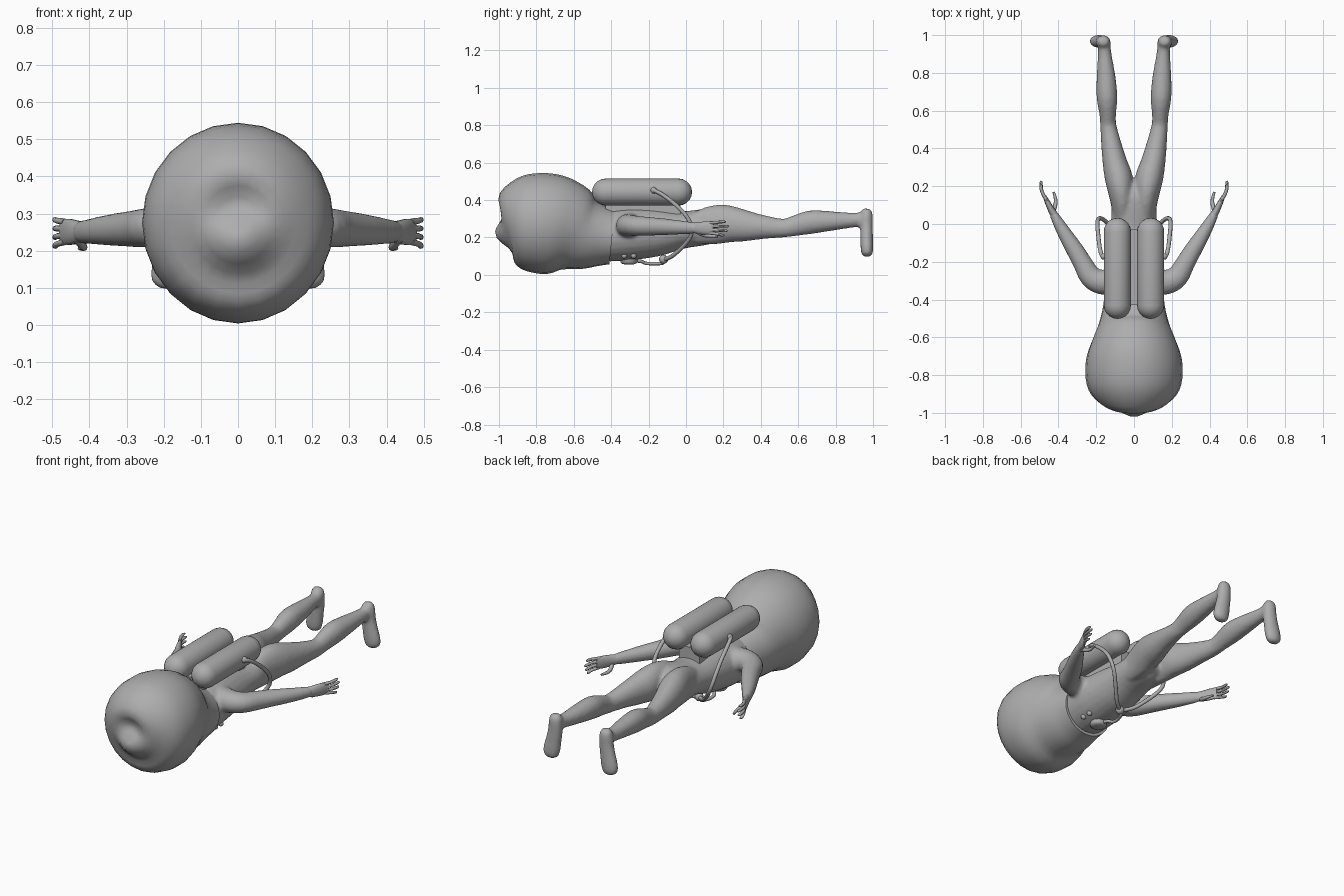
import bpy, bmesh, math
from mathutils import Vector

if "Cube" in bpy.data.objects:
    bpy.data.objects.remove(bpy.data.objects["Cube"])

grey = bpy.data.materials.new("suit grey")
grey.diffuse_color = (0.42, 0.42, 0.42, 1)
grey.use_nodes = True
grey.node_tree.nodes["Principled BSDF"].inputs["Base Color"].default_value = grey.diffuse_color


def spline(pts, n):
    """Catmull-Rom through tuples of numbers."""
    out = []
    for i in range(len(pts) - 1):
        a, b, c, d = (pts[max(0, min(len(pts) - 1, i + k))] for k in (-1, 0, 1, 2))
        for j in range(n):
            t = j / n
            out.append([0.5 * (2 * q + (r - p) * t + (2 * p - 5 * q + 4 * r - s) * t * t
                               + (3 * q - p - 3 * r + s) * t ** 3)
                        for p, q, r, s in zip(a, b, c, d)])
    return out + [list(pts[-1])]


def loft(bm, rings, sides=20, n=3, hint=(0, 0, 1), side=1):
    """Skin elliptical rings (x, y, z, half width, half height) along a path."""
    rs = spline(rings, n)
    for r in rs:
        r[0] *= side
    centres = [Vector(r[:3]) for r in rs]
    loops = []
    for i, r in enumerate(rs):
        t = (centres[min(i + 1, len(rs) - 1)] - centres[max(i - 1, 0)]).normalized()
        u = t.cross(Vector(hint)).normalized()
        v = u.cross(t)
        loops.append([bm.verts.new(centres[i] + u * r[3] * math.cos(a) + v * r[4] * math.sin(a))
                      for a in (2 * math.pi * k / sides for k in range(sides))])
    for a, b in zip(loops, loops[1:]):
        for k in range(sides):
            bm.faces.new((a[k], a[(k + 1) % sides], b[(k + 1) % sides], b[k]))
    bm.faces.new(loops[0])
    bm.faces.new(loops[-1])


def tube(bm, pts, r, n=4, side=1, hint=(0, 0, 1), sides=10):
    loft(bm, [(*p, r, r) for p in pts], sides, n, hint, side)


def ball(bm, c, r, scale=(1, 1, 1)):
    new = bmesh.ops.create_uvsphere(bm, u_segments=16, v_segments=10, radius=r)["verts"]
    for v in new:
        v.co = Vector([v.co[i] * scale[i] + c[i] for i in range(3)])


def finish(name, bm, angle=50):
    bmesh.ops.recalc_face_normals(bm, faces=bm.faces)
    me = bpy.data.meshes.new(name)
    bm.to_mesh(me)
    bm.free()
    ob = bpy.data.objects.new(name, me)
    bpy.context.collection.objects.link(ob)
    me.materials.append(grey)
    bpy.ops.object.select_all(action='DESELECT')
    bpy.context.view_layer.objects.active = ob
    ob.select_set(True)
    bpy.ops.object.shade_smooth_by_angle(angle=math.radians(angle))
    return ob


# Helmet: big bulb narrowing to the collar
bm = bmesh.new()
loft(bm, [(0, y, z, rx, rz) for y, z, rx, rz in (
    (-1.0, .275, .03, .03), (-.985, .27, .095, .105), (-.945, .278, .185, .195),
    (-.88, .28, .24, .248), (-.79, .277, .258, .268), (-.70, .268, .25, .266),
    (-.62, .25, .222, .24), (-.54, .222, .19, .198), (-.46, .21, .168, .165),
    (-.395, .203, .158, .147))], 24, 3)
finish("helmet", bm, 60)

# Body: torso, legs, feet and arms fused into one smooth skin
bm = bmesh.new()
loft(bm, [(0, y, z, rx, rz) for y, z, rx, rz in (
    (-.44, .207, .145, .137), (-.3, .22, .153, .142), (-.15, .228, .138, .128),
    (-.02, .240, .124, .1), (.08, .253, .118, .097), (.15, .262, .1, .09),
    (.21, .255, .06, .06))], 24)
for s in (-1, 1):
    # leg
    loft(bm, [(.06, .03, .243, .05, .08), (.063, .12, .262, .062, .101),
              (.072, .19, .272, .07, .104), (.082, .25, .27, .074, .096),
              (.1, .32, .262, .066, .083), (.12, .42, .255, .054, .063),
              (.136, .52, .25, .043, .05), (.139, .58, .262, .044, .055),
              (.143, .67, .282, .055, .063), (.148, .78, .288, .05, .052),
              (.155, .9, .293, .036, .039), (.158, .965, .3, .033, .04)], side=s)
    # foot hanging down, toes turned out
    loft(bm, [(.16, .967, .354, .02, .016), (.162, .965, .33, .036, .033),
              (.165, .965, .26, .041, .034), (.175, .966, .2, .045, .034),
              (.185, .967, .15, .049, .034), (.192, .968, .113, .042, .03),
              (.194, .968, .098, .02, .016)], hint=(0, 1, 0), side=s)
    # arm
    loft(bm, [(.1, -.3, .262, .07, .068), (.17, -.308, .264, .066, .061),
              (.228, -.28, .263, .06, .055), (.268, -.215, .26, .052, .051),
              (.305, -.15, .258, .048, .047), (.355, -.07, .255, .04, .041),
              (.402, .01, .252, .03, .034), (.432, .065, .25, .02, .029)], side=s)
body = finish("body", bm)
rem = body.modifiers.new("fuse", 'REMESH')
rem.mode, rem.voxel_size, rem.use_smooth_shade = 'VOXEL', .01, True
sm = body.modifiers.new("soften", 'SMOOTH')
sm.factor, sm.iterations = .5, 5

for s, label in ((-1, "left"), (1, "right")):
    # Hand: palm, four fingers and a thumb
    bm = bmesh.new()
    loft(bm, [(.42, .045, .251, .021, .028), (.438, .075, .25, .018, .033),
              (.458, .115, .251, .014, .036), (.474, .148, .252, .009, .032)], 14, side=s)
    for i in range(4):
        z, tip = .224 + .018 * i, .212 + .024 * i
        reach = (.205, .222, .228, .212)[i]
        loft(bm, [(.466, .13, z, .009, .009), (.487, .17, (z + tip) / 2, .009, .008),
                  (.492, reach - .012, tip, .008, .007), (.49, reach, tip, .004, .004)],
             8, side=s)
    loft(bm, [(.432, .06, .232, .013, .013), (.418, .095, .214, .011, .012),
              (.415, .13, .208, .009, .009), (.426, .17, .207, .006, .006)], 8, side=s)
    finish(label + "_hand", bm)

    # Air tank: capsule along y
    bm = bmesh.new()
    R, arc = .072, [math.radians(a) for a in (3, 18, 36, 54, 72, 90)]
    prof = [(-.43 - R * math.cos(a), R * math.sin(a)) for a in arc]
    prof += [(-.04 + R * math.cos(a), R * math.sin(a)) for a in reversed(arc)]
    loft(bm, [(.088, y, .443, r, r) for y, r in prof], 24, 1, side=s)
    finish(label + "_air_tank", bm)

    # Air hose: from tank side, round the waist, to the chest
    bm = bmesh.new()
    tube(bm, [(.14, -.175, .452), (.168, -.17, .452), (.182, -.12, .425),
              (.19, -.05, .37), (.194, .005, .31), (.185, .03, .25),
              (.16, .022, .2), (.115, -.02, .148), (.06, -.075, .1), (0, -.12, .08)],
         .011, side=s)
    ball(bm, (s * .16, -.172, .452), .017)
    finish(label + "_air_hose", bm)

# Back plate holding the tanks
bm = bmesh.new()
bmesh.ops.create_cube(bm, size=1)
for v in bm.verts:
    v.co = Vector((v.co.x * .13, v.co.y * .4 - .23, v.co.z * .08 + .365))
finish("back_plate", bm, 30)

# Chest gear: hose joint, feed pipe, round valve and two knobs
bm = bmesh.new()
ball(bm, (0, -.12, .083), .024)
tube(bm, [(0, -.115, .085), (-.012, -.125, .063), (-.03, -.17, .06), (-.03, -.215, .062),
          (-.015, -.24, .072), (0, -.28, .075)], .009, hint=(1, 0, 0))
finish("feed_pipe", bm)
bm = bmesh.new()
loft(bm, [(0, -.305, z, r, r) for z, r in
          ((.1, .045), (.068, .045), (.06, .038), (.056, .025))], 20, 1, hint=(0, 1, 0))
finish("chest_valve", bm)
bm = bmesh.new()
for y in (-.33, -.28):
    ball(bm, (.085, y, .102), .015)
finish("chest_knobs", bm)
